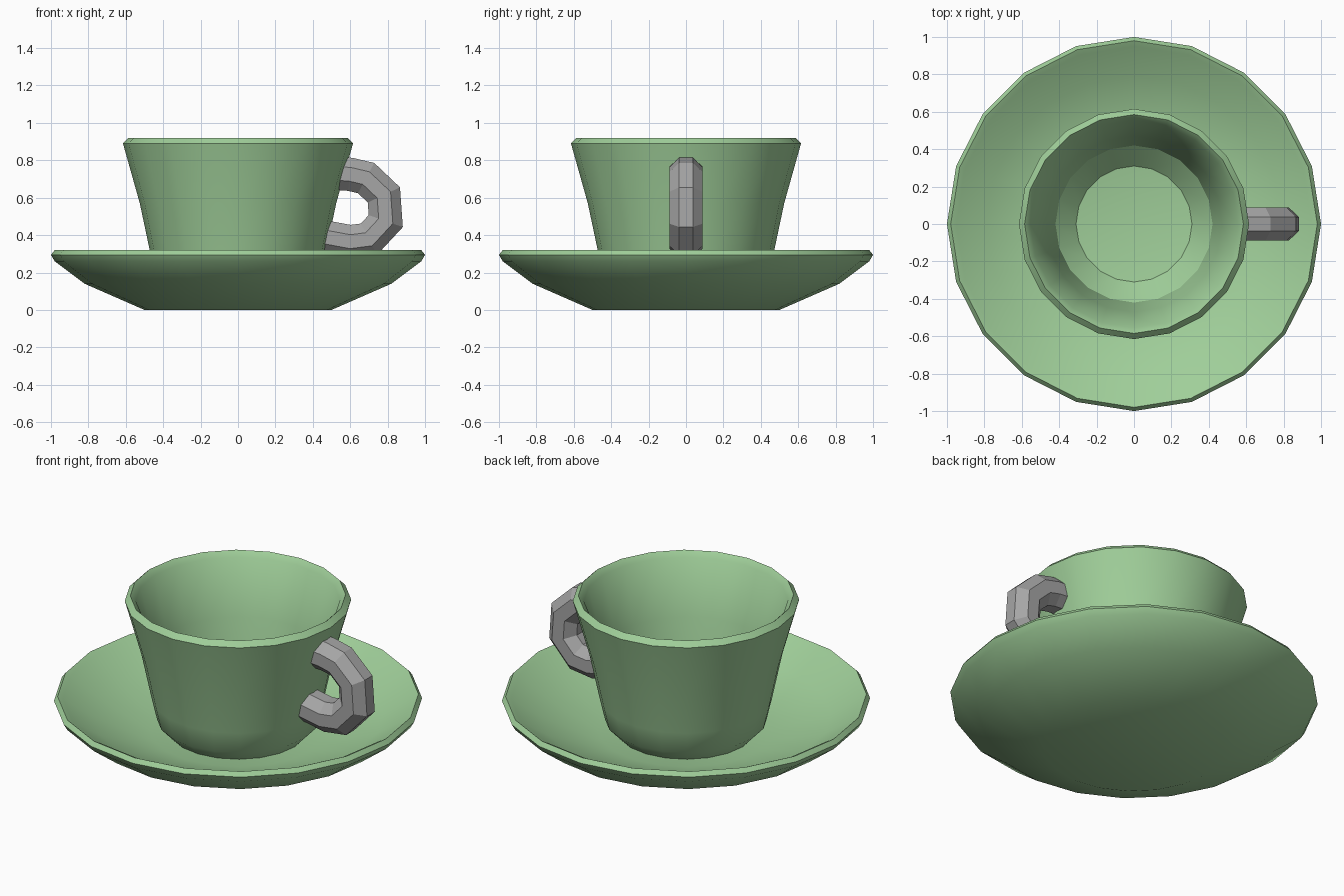
import bpy, bmesh, math
from mathutils import Vector

cube = bpy.data.objects.get("Cube")
if cube:
    bpy.data.objects.remove(cube, do_unlink=True)


def make_material(name, rgb):
    mat = bpy.data.materials.new(name)
    mat.use_nodes = True
    mat.diffuse_color = (*rgb, 1)
    mat.node_tree.nodes["Principled BSDF"].inputs["Base Color"].default_value = (*rgb, 1)
    return mat


def finish(name, bm, mat, smooth_angle=None):
    bmesh.ops.recalc_face_normals(bm, faces=bm.faces)
    mesh = bpy.data.meshes.new(name)
    bm.to_mesh(mesh)
    bm.free()
    mesh.materials.append(mat)
    obj = bpy.data.objects.new(name, mesh)
    bpy.context.collection.objects.link(obj)
    if smooth_angle:
        bpy.ops.object.select_all(action='DESELECT')
        obj.select_set(True)
        bpy.context.view_layer.objects.active = obj
        bpy.ops.object.shade_smooth_by_angle(angle=math.radians(smooth_angle))
    return obj


def lathe(name, profile, mat, sides=20):
    """Spin a closed (radius, height) profile around z."""
    bm = bmesh.new()
    verts = [bm.verts.new((r, 0, z)) for r, z in profile]
    edges = [bm.edges.new(pair) for pair in zip(verts, verts[1:])]
    bmesh.ops.spin(bm, geom=verts + edges, cent=(0, 0, 0), axis=(0, 0, 1),
                   angle=math.tau, steps=sides, use_merge=True)
    bmesh.ops.remove_doubles(bm, verts=bm.verts, dist=0.0005)
    return finish(name, bm, mat, 32)


def sweep(name, path, radius, mat, sides=8):
    """Sweep a polygon section along a path in the xz plane with mitred corners."""
    bm = bmesh.new()
    pts = [Vector((x, 0, z)) for x, z in path]
    across = Vector((0, 1, 0))
    rings = []
    for i, p in enumerate(pts):
        d_in = (p - pts[max(i - 1, 0)]).normalized()
        d_out = (pts[min(i + 1, len(pts) - 1)] - p).normalized()
        tangent = (d_in + d_out).normalized()
        normal = across.cross(tangent)
        miter = 1 / max(tangent.dot(d_in), tangent.dot(d_out))
        ring = []
        for k in range(sides):
            a = math.tau * (k + 0.5) / sides
            ring.append(bm.verts.new(p + across * radius * math.cos(a)
                                     + normal * radius * miter * math.sin(a)))
        rings.append(ring)
    for a, b in zip(rings, rings[1:]):
        for k in range(sides):
            n = (k + 1) % sides
            bm.faces.new((a[k], a[n], b[n], b[k]))
    bm.faces.new(rings[0])
    bm.faces.new(rings[-1])
    return finish(name, bm, mat)


green = make_material("soft green glaze", (0.35, 0.62, 0.32))
grey = make_material("grey handle", (0.38, 0.38, 0.38))

# Saucer: underside, lip, then the dished top
lathe("saucer", [(0, 0), (0.5, 0), (0.82, 0.14), (0.98, 0.26), (1, 0.295),
                 (0.98, 0.32), (0.95, 0.305), (0.79, 0.2), (0.48, 0.115), (0, 0.1)], green)

# Cup: chamfered foot, flared wall, bevelled rim, rounded bowl
lathe("cup", [(0, 0.105), (0.37, 0.105), (0.44, 0.18), (0.47, 0.31), (0.525, 0.57),
              (0.615, 0.89), (0.585, 0.92), (0.555, 0.89), (0.47, 0.57),
              (0.42, 0.32), (0.31, 0.21), (0, 0.17)], green)

# Handle: octagonal loop with both ends set into the cup wall
sweep("handle", [(0.53, 0.73), (0.6, 0.725), (0.685, 0.705), (0.78, 0.615), (0.79, 0.475),
                 (0.7, 0.378), (0.6, 0.365), (0.465, 0.39)], 0.096, grey)
